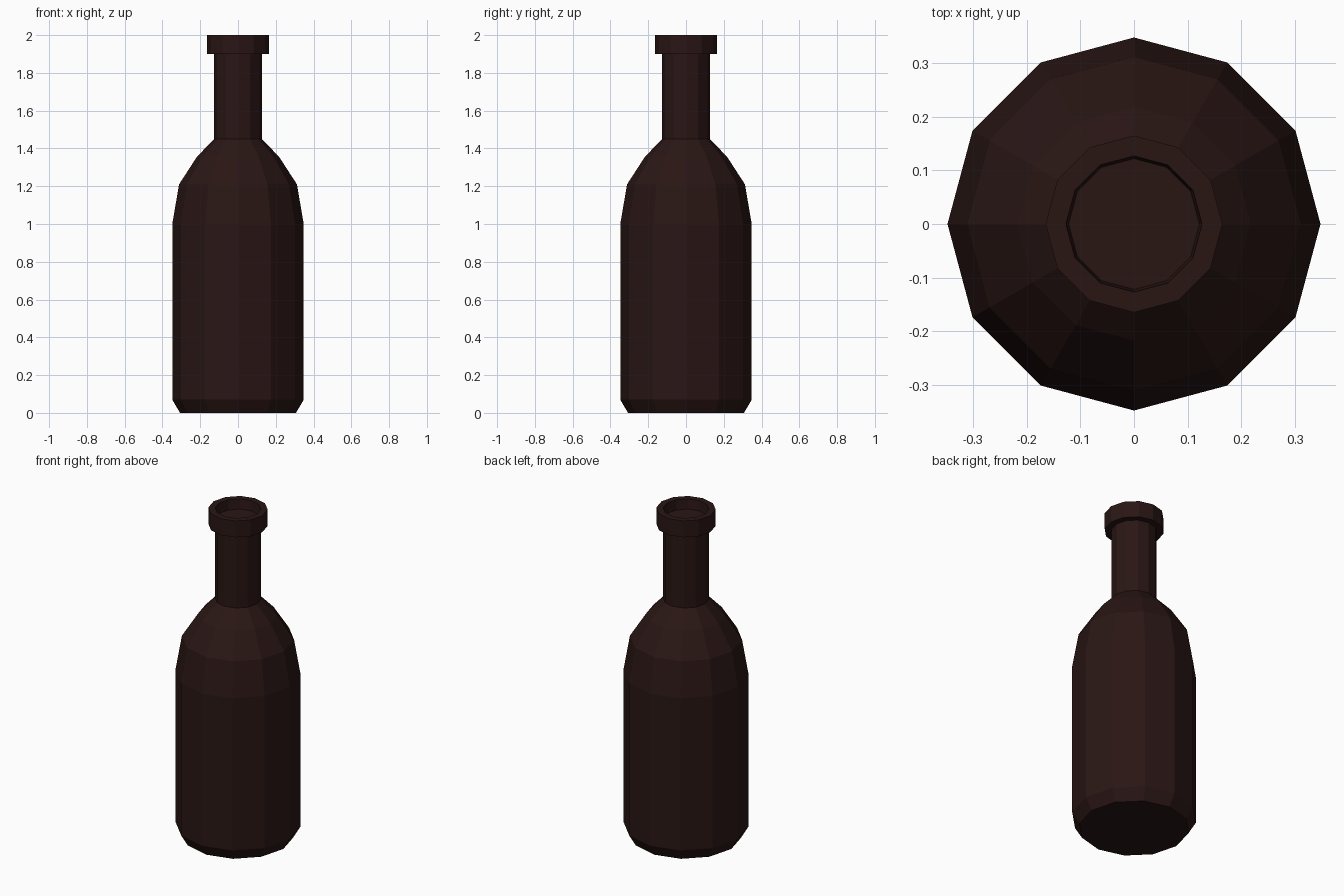
import bpy, bmesh, math

if "Cube" in bpy.data.objects:
    bpy.data.objects.remove(bpy.data.objects["Cube"])

SIDES = 12

glass = bpy.data.materials.new("dark_glass")
glass.diffuse_color = (0.022, 0.008, 0.007, 1)
glass.use_nodes = True
glass.node_tree.nodes["Principled BSDF"].inputs["Base Color"].default_value = glass.diffuse_color


def lathe(name, profile, closed=False):
    """Revolve (radius, z) points; open profiles get flat end caps."""
    bm = bmesh.new()
    rings = [[bm.verts.new((r * math.cos(2 * math.pi * i / SIDES),
                            r * math.sin(2 * math.pi * i / SIDES), z))
              for i in range(SIDES)] for r, z in profile]
    pairs = list(zip(rings, rings[1:]))
    if closed:
        pairs.append((rings[-1], rings[0]))
    else:
        bm.faces.new(rings[0])
        bm.faces.new(rings[-1])
    for a, b in pairs:
        for i in range(SIDES):
            j = (i + 1) % SIDES
            bm.faces.new((a[i], a[j], b[j], b[i]))
    bmesh.ops.recalc_face_normals(bm, faces=bm.faces)
    mesh = bpy.data.meshes.new(name)
    bm.to_mesh(mesh)
    bm.free()
    mesh.materials.append(glass)
    obj = bpy.data.objects.new(name, mesh)
    bpy.context.collection.objects.link(obj)
    return obj


# Body, shoulder, neck and flared lip with a shallow mouth recess
lathe("bottle", [(0.307, 0), (0.348, 0.07), (0.348, 1.0), (0.312, 1.21),
                 (0.218, 1.355), (0.127, 1.45), (0.127, 1.9),
                 (0.165, 1.9), (0.165, 2.0), (0.127, 2.0), (0.122, 1.94)])
